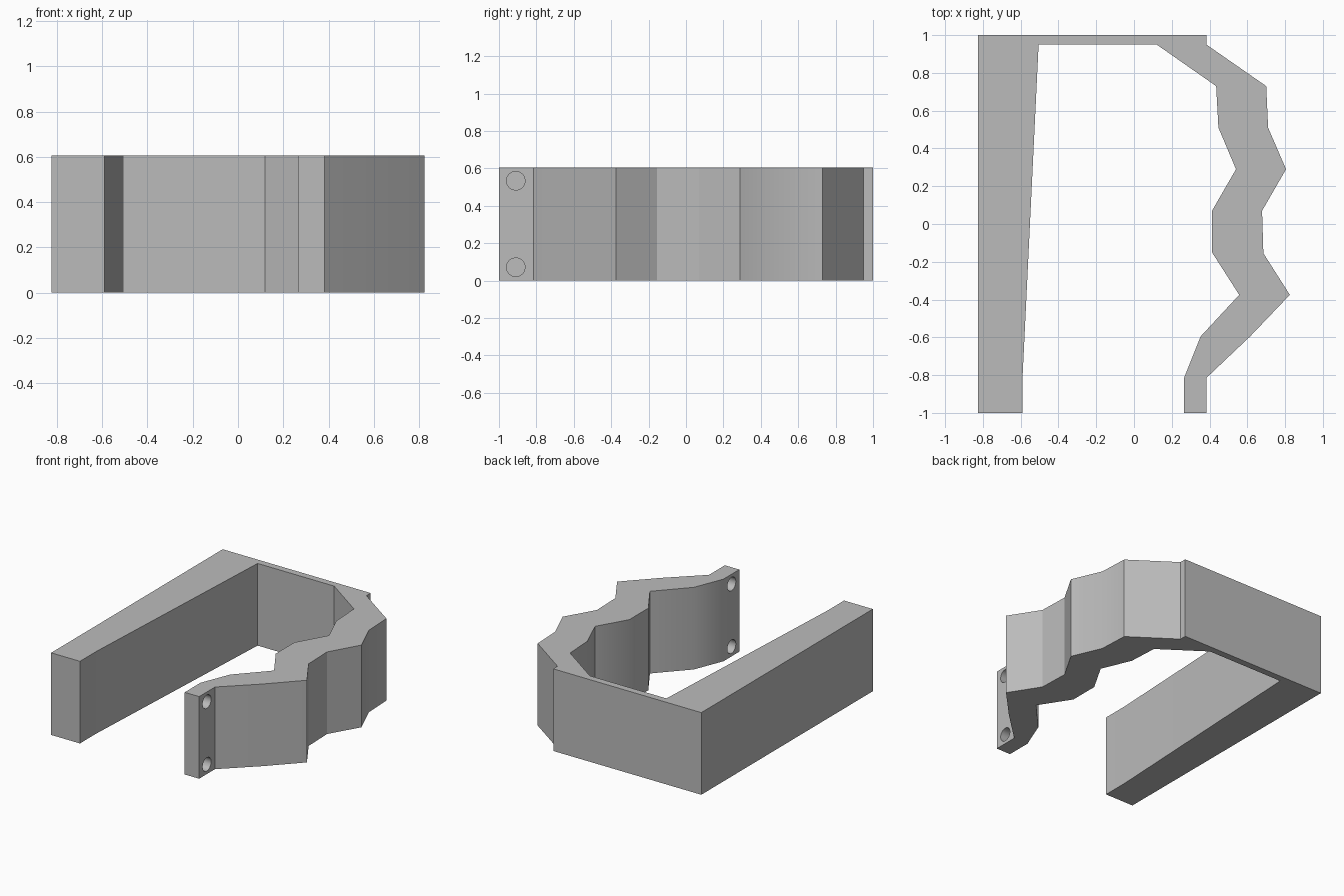
import bpy
import bmesh
import math
from mathutils import Matrix, Vector

HEIGHT = 0.606

cube = bpy.data.objects.get("Cube")
if cube:
    bpy.data.objects.remove(cube, do_unlink=True)

# Single plain grey material
grey = bpy.data.materials.new("plain_grey")
grey.use_nodes = True
colour = (0.5, 0.5, 0.5, 1)
grey.diffuse_color = colour
grey.node_tree.nodes["Principled BSDF"].inputs["Base Color"].default_value = colour


def add_object(name, bm):
    bmesh.ops.recalc_face_normals(bm, faces=bm.faces)
    mesh = bpy.data.meshes.new(name)
    bm.to_mesh(mesh)
    bm.free()
    mesh.materials.append(grey)
    obj = bpy.data.objects.new(name, mesh)
    bpy.context.collection.objects.link(obj)
    return obj


# Outline pieces, running anticlockwise round the clip
straight_arm = [(-0.825, 1), (-0.825, -1), (-0.59, -1), (-0.59, -0.81), (-0.505, 0.95)]
wavy_inner = [(0.12, 0.95), (0.435, 0.73), (0.447, 0.51), (0.54, 0.29), (0.413, 0.07),
              (0.413, -0.15), (0.557, -0.375), (0.353, -0.595)]
end_tab = [(0.265, -0.815), (0.265, -1), (0.383, -1), (0.383, -0.815)]
wavy_outer = [(0.615, -0.595), (0.825, -0.375), (0.685, -0.155), (0.678, 0.07),
              (0.805, 0.29), (0.71, 0.51), (0.70, 0.73), (0.383, 0.95), (0.383, 1)]
outline = straight_arm + wavy_inner + end_tab + wavy_outer

# Clip body: the outline extruded upwards
bm = bmesh.new()
base = bm.faces.new([bm.verts.new((x, y, 0)) for x, y in outline])
top = bmesh.ops.extrude_face_region(bm, geom=[base], use_keep_orig=True)["geom"]
bmesh.ops.translate(bm, vec=(0, 0, HEIGHT),
                    verts=[v for v in top if isinstance(v, bmesh.types.BMVert)])
clip = add_object("clip_body", bm)

# Two screw holes through the end tab
bm = bmesh.new()
for z in (0.072, HEIGHT - 0.072):
    place = Matrix.Translation(Vector((0.324, -0.91, z))) @ Matrix.Rotation(math.pi / 2, 4, "Y")
    bmesh.ops.create_cone(bm, cap_ends=True, segments=16, radius1=0.05, radius2=0.05,
                          depth=0.2, matrix=place)
cutter = add_object("hole_cutter", bm)
cutter.hide_render = True
cutter.hide_viewport = True

holes = clip.modifiers.new("screw_holes", "BOOLEAN")
holes.operation = "DIFFERENCE"
holes.solver = "EXACT"
holes.object = cutter

# Bake the holes so the shading follows the cut edges
graph = bpy.context.evaluated_depsgraph_get()
cut_mesh = bpy.data.meshes.new_from_object(clip.evaluated_get(graph))
clip.modifiers.clear()
clip.data = cut_mesh
bpy.data.objects.remove(cutter, do_unlink=True)

bpy.ops.object.select_all(action="DESELECT")
clip.select_set(True)
bpy.context.view_layer.objects.active = clip
bpy.ops.object.shade_smooth_by_angle(angle=math.radians(30))
